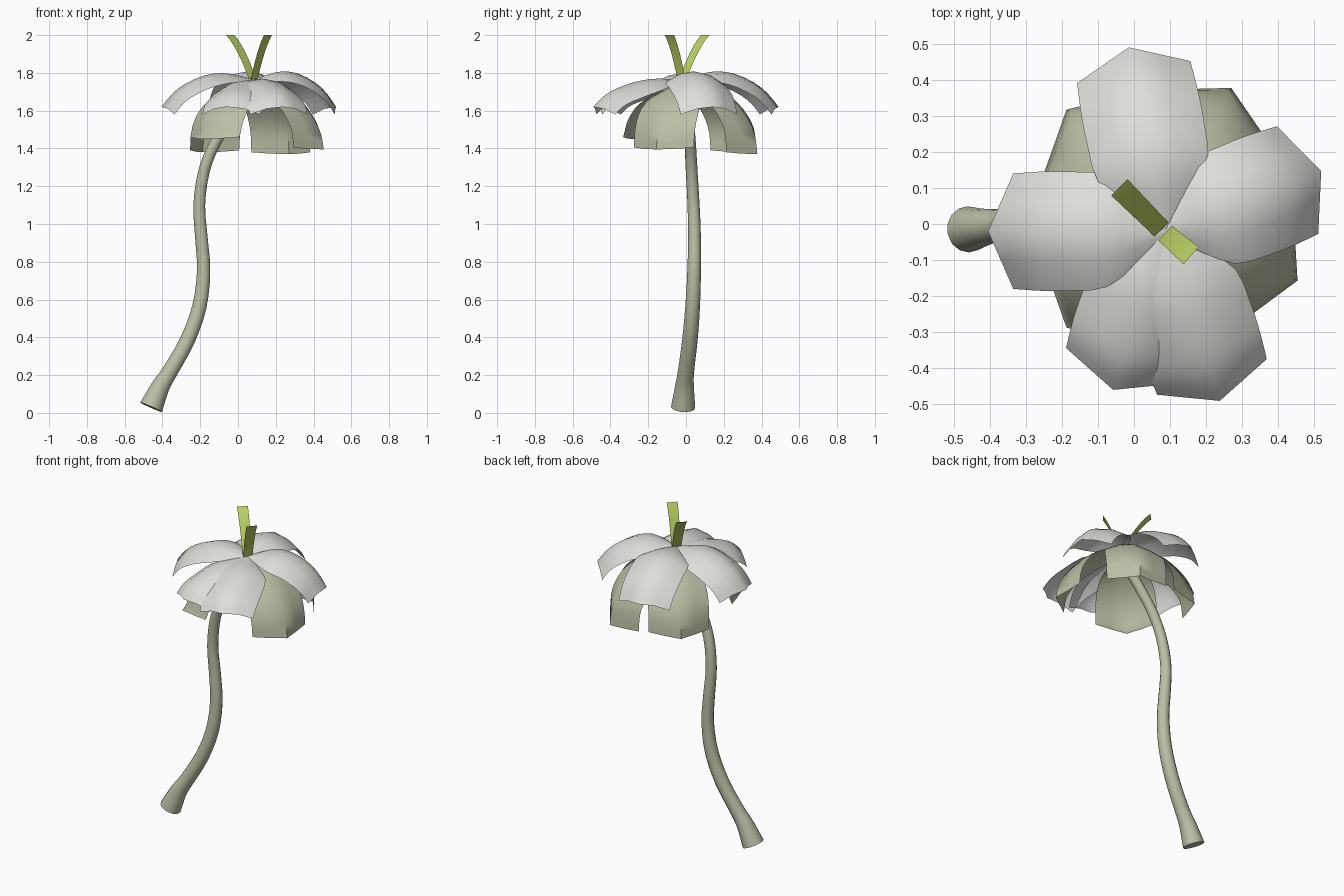
import bpy, bmesh, math
from mathutils import Vector

cube = bpy.data.objects.get("Cube")
if cube:
    bpy.data.objects.remove(cube, do_unlink=True)


def material(name, rgb):
    m = bpy.data.materials.new(name)
    m.use_nodes = True
    m.diffuse_color = (*rgb, 1)
    m.node_tree.nodes["Principled BSDF"].inputs["Base Color"].default_value = (*rgb, 1)
    return m


WHITE = material("petal_white", (0.73, 0.73, 0.70))
SAGE = material("sage_green", (0.50, 0.52, 0.38))
LIME = material("lime_green", (0.50, 0.64, 0.13))


def grid_object(name, rows, mat, wrap=False, caps=False):
    """Skin a list of point rows into a smooth sheet or tube."""
    bm = bmesh.new()
    vs = [[bm.verts.new(p) for p in row] for row in rows]
    n = len(rows[0])
    for a, b in zip(vs, vs[1:]):
        for i in range(n if wrap else n - 1):
            j = (i + 1) % n
            bm.faces.new((a[i], b[i], b[j], a[j]))
    if caps:
        bm.faces.new(vs[0])
        bm.faces.new(reversed(vs[-1]))
        bmesh.ops.recalc_face_normals(bm, faces=bm.faces)
    me = bpy.data.meshes.new(name)
    bm.to_mesh(me)
    bm.free()
    me.materials.append(mat)
    ob = bpy.data.objects.new(name, me)
    bpy.context.collection.objects.link(ob)
    bpy.ops.object.select_all(action="DESELECT")
    ob.select_set(True)
    bpy.context.view_layer.objects.active = ob
    bpy.ops.object.shade_smooth_by_angle(angle=math.radians(50))


def spline(points, steps=3):
    """Catmull-Rom interpolation of a list of tuples."""
    p = [Vector(q) for q in points]
    p = [2 * p[0] - p[1]] + p + [2 * p[-1] - p[-2]]
    out = []
    for a, b, c, d in zip(p, p[1:], p[2:], p[3:]):
        for k in range(steps):
            t = k / steps
            out.append(0.5 * (2 * b + (c - a) * t + (2 * a - 5 * b + 4 * c - d) * t * t
                              + (3 * b - a - 3 * c + d) * t ** 3))
    return out + [p[-2]]


def leaf(name, centre, angle, profile, mat, pull, droop, arch, reach=1, flat=0):
    """Blade along (radius, height, half width) with drooping sides and a pointed tip."""
    a = math.radians(angle)
    out = Vector((math.cos(a), math.sin(a), 0))
    side = Vector((-out.y, out.x, 0))
    pts = spline(profile, 2)
    rows = []
    for r, z, w in pts:
        t = r / pts[-1][0]
        sag = droop * t + arch * t * (1 - t)
        row = []
        for u in (-1, -0.5, 0, 0.5, 1):
            pos = Vector((*centre, z - flat * math.sin(math.pi * t) - sag * u * u))
            row.append(pos + out * (r * reach - pull * abs(u) * t * t) + side * (w * u))
        rows.append(row)
    grid_object(name, rows, mat)


# Stem: x, y, z, radius
stem_path = [(-0.46, -0.015, 0.03, 0.064), (-0.41, -0.008, 0.14, 0.05),
             (-0.36, 0, 0.22, 0.043), (-0.27, 0.02, 0.38, 0.041),
             (-0.205, 0.035, 0.56, 0.039), (-0.182, 0.043, 0.75, 0.036),
             (-0.194, 0.045, 0.93, 0.034), (-0.205, 0.04, 1.1, 0.032),
             (-0.18, 0.03, 1.28, 0.031), (-0.12, 0.022, 1.43, 0.03),
             (-0.03, 0.01, 1.57, 0.03), (0.07, 0, 1.7, 0.03)]
path = [(Vector(q[:3]), q[3]) for q in spline(stem_path)]
rings = []
for i, (p, r) in enumerate(path):
    t = (path[min(i + 1, len(path) - 1)][0] - path[max(i - 1, 0)][0]).normalized()
    a = (Vector((0, 1, 0)) - t * t.y).normalized()
    b = t.cross(a)
    rings.append([p + r * (a * math.cos(k * math.tau / 14) + b * math.sin(k * math.tau / 14))
                  for k in range(14)])
grid_object("stem", rings, SAGE, wrap=True, caps=True)

# Four sepals forming the lower dome, each hanging to its own depth
for i, (angle, low) in enumerate([(63, 1.37), (-25, 1.395), (-132, 1.45), (132, 1.38)]):
    sepal = [(0, 1.75, 0.01), (0.09, 1.74, 0.09), (0.18, 1.71, 0.145),
             (0.28, 1.64, 0.17), (0.355, 1.55, 0.175), (0.393, 1.47, 0.175),
             (0.407, low, 0.175)]
    leaf(f"sepal_{i + 1}", (0.085, 0.015), angle, sepal, SAGE, 0.095, -0.01, 0.18)

# Five petals arching outward with drooping sides; the front pair sits flatter
petal = [(0, 1.765, 0.01), (0.08, 1.79, 0.09), (0.17, 1.808, 0.155), (0.27, 1.795, 0.165),
         (0.37, 1.748, 0.166), (0.44, 1.69, 0.163), (0.495, 1.62, 0.16)]
for i, (angle, reach, flat) in enumerate([(180, 0.99, 0.01), (101, 1.05, 0), (21, 0.94, 0),
                                          (-72, 1, 0.045), (-108, 0.935, 0.055)]):
    leaf(f"petal_{i + 1}", (0.085, -0.02), angle, petal, WHITE, 0.07, 0.04, 0.2, reach, flat)

# Two flat strips rising from the centre and bending outward
for i, (angle, reach) in enumerate([(135, 0.175), (-41, 0.1)]):
    a = math.radians(angle)
    out = Vector((math.cos(a), math.sin(a), 0))
    side = Vector((-out.y, out.x, 0))
    rows = []
    for t in [k / 6 for k in range(7)]:
        height = 1.75 + 0.25 * (1.45 * t - 0.45 * t * t)
        p = Vector((0.083, -0.022, height)) + out * reach * t
        rows.append([p + side * s * (0.027 + 0.005 * t) for s in (1, -1)])
    grid_object(f"stamen_strip_{i + 1}", rows, LIME)
